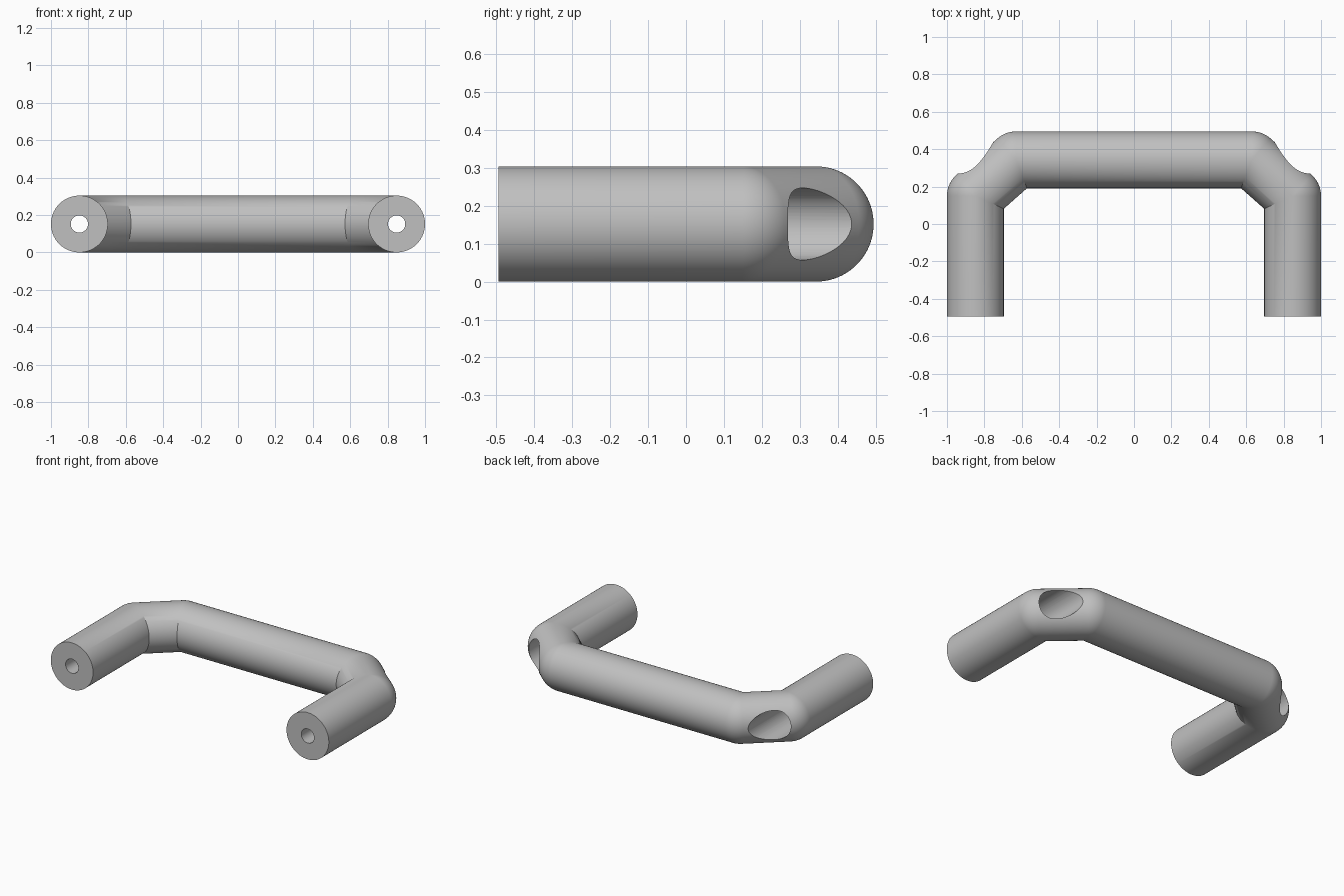
import bpy, bmesh
from math import sin, cos, pi, radians
from mathutils import Vector

cube = bpy.data.objects.get("Cube")
if cube:
    bpy.data.objects.remove(cube, do_unlink=True)

R = 0.152          # tube radius, also the height of its axis
SIDES = 96
STEPS = 14         # segments round each outer corner
LEG_X, END_Y = 0.848, -0.495

mat = bpy.data.materials.new("satin_grey")
mat.use_nodes = True
grey = (0.53, 0.53, 0.53, 1)
mat.diffuse_color = grey
mat.node_tree.nodes["Principled BSDF"].inputs["Base Color"].default_value = grey


def make_object(name, bm):
    bmesh.ops.remove_doubles(bm, verts=bm.verts, dist=1e-5)
    bmesh.ops.recalc_face_normals(bm, faces=bm.faces)
    mesh = bpy.data.meshes.new(name)
    bm.to_mesh(mesh)
    bm.free()
    mesh.materials.append(mat)
    obj = bpy.data.objects.new(name, mesh)
    bpy.context.collection.objects.link(obj)
    return obj


def skin(bm, rings):
    """Joins closed rings of points into a capped tube."""
    loops = [[bm.verts.new(p) for p in ring] for ring in rings]
    for a, b in zip(loops, loops[1:]):
        for i in range(len(a)):
            j = (i + 1) % len(a)
            bm.faces.new((a[i], a[j], b[j], b[i]))
    bm.faces.new(loops[0])
    bm.faces.new(loops[-1][::-1])


def ring(centre, outward, inward_offset):
    """Cross-section: round outer half, inner half reaching inward_offset."""
    points = []
    for i in range(SIDES):
        a = 2 * pi * i / SIDES
        c = cos(a)
        side = outward * R * c if c > 1e-6 else inward_offset * max(0, -c)
        points.append(centre + side + Vector((0, 0, R * sin(a))))
    return points


def left_normal(a, b):
    d = (b - a).normalized()
    return Vector((-d.y, d.x, 0))


# Handle: tube with ball-rounded outer corners and mitred inner corners
half = [(-LEG_X, END_Y), (-LEG_X, 0.15), (-0.63, 0.343)]
path = [Vector((x, y, R)) for x, y in half + [(-x, y) for x, y in half[::-1]]]
normals = [left_normal(a, b) for a, b in zip(path, path[1:])]
rings = [ring(path[0], normals[0], -normals[0] * R)]
for centre, n0, n1 in zip(path[1:-1], normals, normals[1:]):
    bisector = (n0 + n1).normalized()
    miter = -bisector * R / bisector.dot(n0)
    for k in range(STEPS + 1):
        rings.append(ring(centre, n0.slerp(n1, k / STEPS), miter))
rings.append(ring(path[-1], normals[-1], -normals[-1] * R))
bm = bmesh.new()
skin(bm, rings)
handle = make_object("handle", bm)

# Screw holes: narrow at the foot, wide access bore opening at the corner
SCREW, BORE, SEAT_Y = 0.046, 0.095, -0.3
profile = [(END_Y - 0.1, SCREW), (SEAT_Y, SCREW), (SEAT_Y, BORE), (0.7, BORE)]
for side, x in (("right", -LEG_X), ("left", LEG_X)):
    bm = bmesh.new()
    skin(bm, [[(x + r * cos(2 * pi * i / 64), y, R + r * sin(2 * pi * i / 64))
               for i in range(64)] for y, r in profile])
    cutter = make_object(side + "_screw_bore_cutter", bm)
    cutter.hide_render = True
    mod = handle.modifiers.new(side + "_screw_bore", "BOOLEAN")
    mod.operation = "DIFFERENCE"
    mod.solver = "EXACT"
    mod.object = cutter
    bpy.ops.object.select_all(action="DESELECT")
    handle.select_set(True)
    bpy.context.view_layer.objects.active = handle
    bpy.ops.object.modifier_apply(modifier=mod.name)
    bpy.data.objects.remove(cutter, do_unlink=True)

bpy.ops.object.shade_smooth_by_angle(angle=radians(30))
